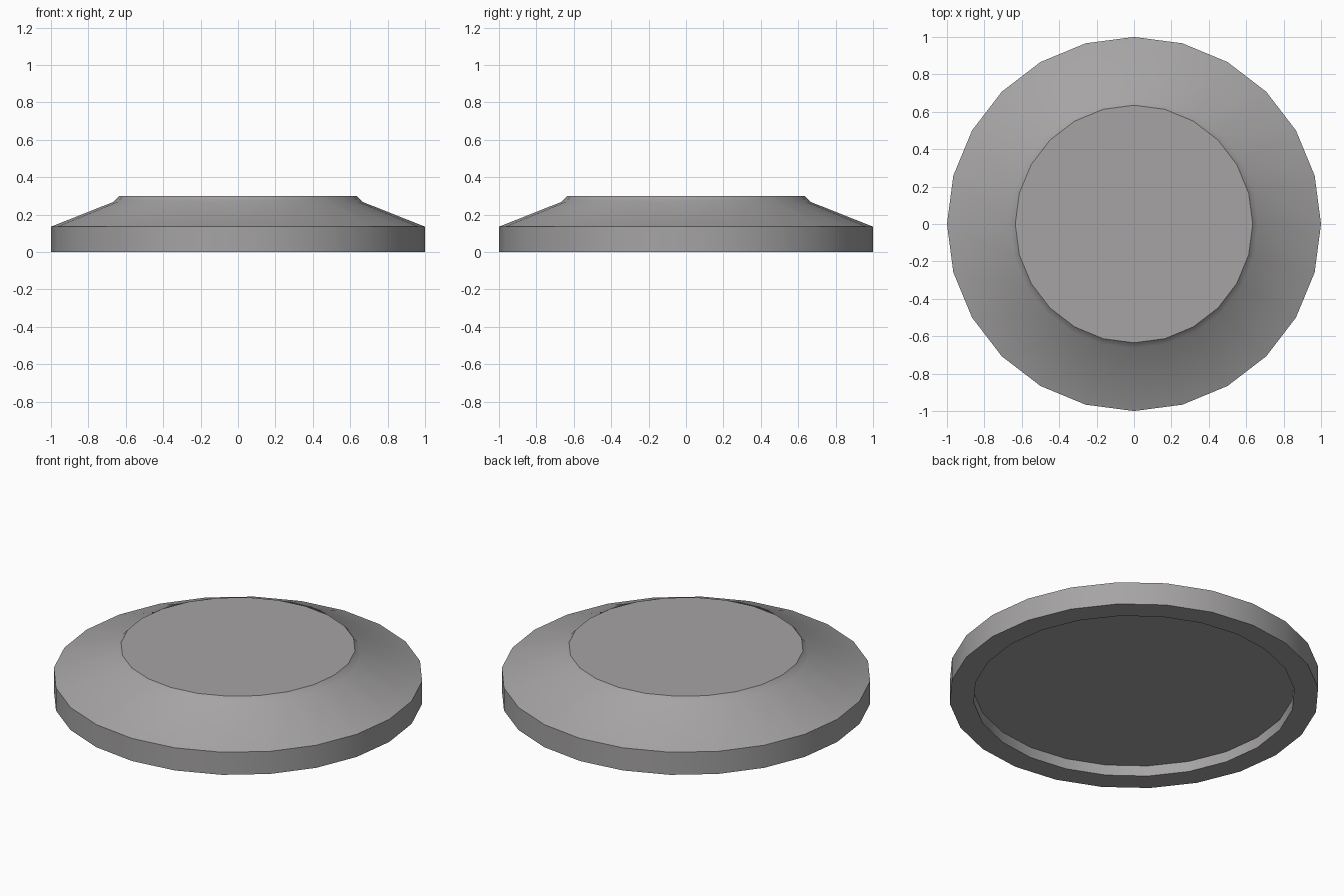
import bpy, bmesh, math

if "Cube" in bpy.data.objects:
    bpy.data.objects.remove(bpy.data.objects["Cube"])

SIDES = 24

# Half-section of the disc as (radius, height), from recess floor to top
profile = [(0.87, 0.063), (0.87, 0.0), (1.0, 0.0), (1.0, 0.135),
           (0.665, 0.268), (0.635, 0.30)]

grey = bpy.data.materials.new("warm grey")
grey.diffuse_color = (0.38, 0.37, 0.372, 1)
grey.use_nodes = True
grey.node_tree.nodes["Principled BSDF"].inputs["Base Color"].default_value = grey.diffuse_color

# Lathe the section
bm = bmesh.new()
rings = []
for r, z in profile:
    rings.append([bm.verts.new((r * math.cos(2 * math.pi * i / SIDES),
                                r * math.sin(2 * math.pi * i / SIDES), z))
                  for i in range(SIDES)])
for a, b in zip(rings, rings[1:]):
    for i in range(SIDES):
        j = (i + 1) % SIDES
        bm.faces.new((a[i], a[j], b[j], b[i]))

# Flat top and recessed underside
bm.faces.new(rings[-1])
bm.faces.new(rings[0][::-1])
bmesh.ops.recalc_face_normals(bm, faces=bm.faces)

mesh = bpy.data.meshes.new("round_base")
bm.to_mesh(mesh)
bm.free()
mesh.materials.append(grey)
base = bpy.data.objects.new("round_base", mesh)
bpy.context.collection.objects.link(base)

# Smooth around the rim, crisp at the section corners
bpy.context.view_layer.objects.active = base
base.select_set(True)
bpy.ops.object.shade_smooth_by_angle(angle=math.radians(30))
